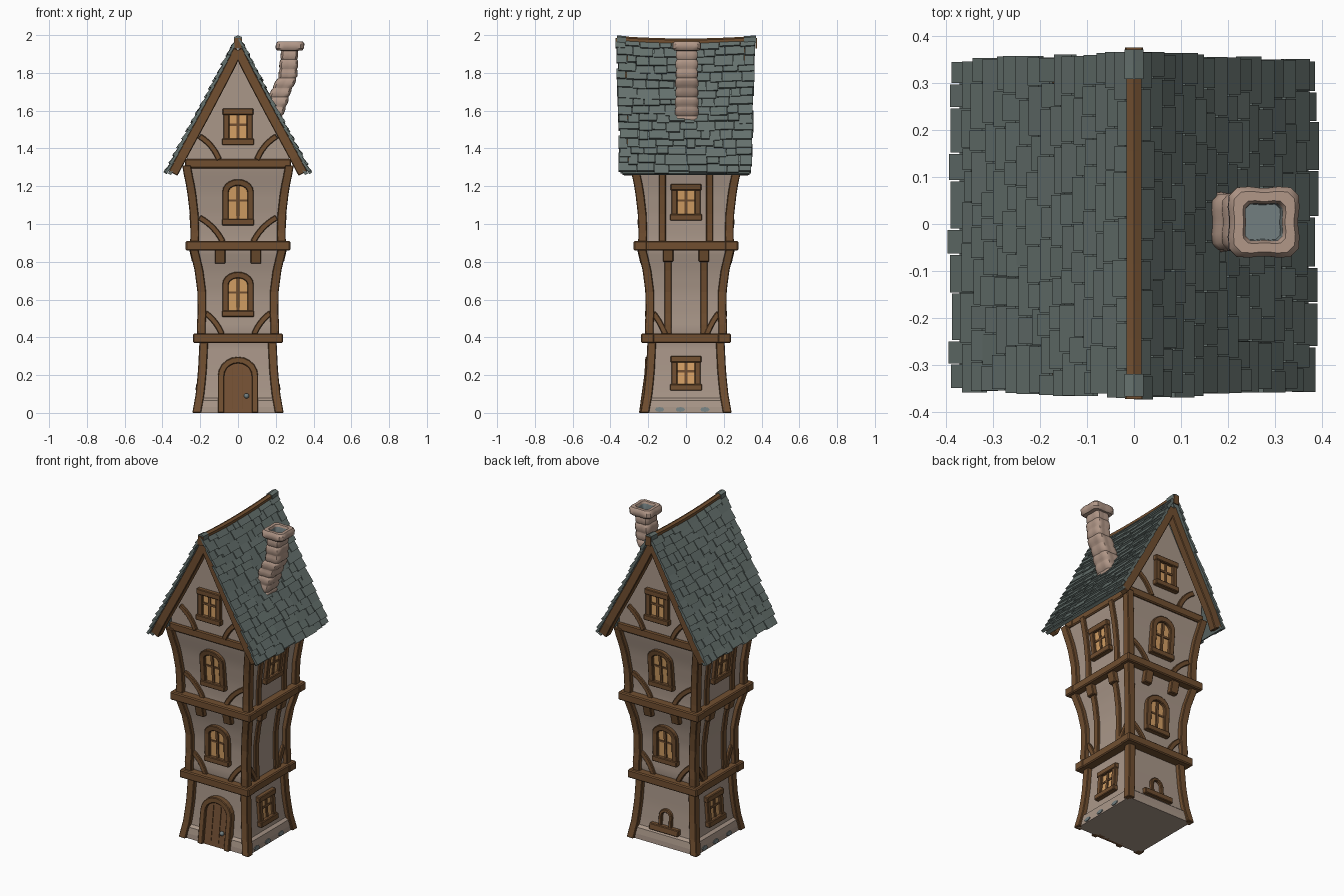
import bpy, bmesh, math, random
from mathutils import Matrix, Vector

random.seed(4)
if "Cube" in bpy.data.objects:
    bpy.data.objects.remove(bpy.data.objects["Cube"], do_unlink=True)


def material(name, r, g, b):
    m = bpy.data.materials.new(name)
    m.diffuse_color = (r, g, b, 1)
    m.use_nodes = True
    m.node_tree.nodes["Principled BSDF"].inputs["Base Color"].default_value = (r, g, b, 1)
    return m


PLASTER = material("plaster", .4, .31, .25)
WOOD = material("timber", .165, .078, .03)
DOOR = material("door_wood", .175, .082, .035)
SLATE = material("slate", .13, .165, .154)
GLASS = material("lit_glass", .67, .355, .13)
BRICK = material("chimney_clay", .44, .31, .245)
STONE = material("grey_stone", .17, .21, .215)


def lerp_table(table, z):
    for (a, va), (b, vb) in zip(table, table[1:]):
        if z <= b:
            return va + (vb - va) * (z - a) / (b - a)
    return table[-1][1]


def finish(name, bm, mat, smooth=False, bevel=0):
    bmesh.ops.recalc_face_normals(bm, faces=bm.faces)
    mesh = bpy.data.meshes.new(name)
    bm.to_mesh(mesh)
    bm.free()
    mesh.materials.append(mat)
    ob = bpy.data.objects.new(name, mesh)
    bpy.context.collection.objects.link(ob)
    if bevel:
        mod = ob.modifiers.new("soft_edges", "BEVEL")
        mod.width, mod.segments = bevel, 1
    if smooth:
        bpy.ops.object.select_all(action='DESELECT')
        ob.select_set(True)
        bpy.context.view_layer.objects.active = ob
        bpy.ops.object.shade_smooth_by_angle(angle=math.radians(40))
    return ob


def sweep(name, rings, mat, smooth=False, bevel=0):
    """Loft equal rings of points and cap both ends."""
    bm = bmesh.new()
    loops = [[bm.verts.new(p) for p in ring] for ring in rings]
    n = len(loops[0])
    for a, b in zip(loops, loops[1:]):
        for i in range(n):
            bm.faces.new((a[i], a[(i + 1) % n], b[(i + 1) % n], b[i]))
    bm.faces.new(loops[0])
    bm.faces.new(loops[-1])
    return finish(name, bm, mat, smooth, bevel)


# Half width of the tower by height; facade details follow it
HALF = [(0, .215), (.1, .197), (.22, .185), (.38, .177), (.42, .194), (.52, .187), (.64, .188),
        (.75, .202), (.87, .23), (.92, .224), (1.05, .228), (1.18, .243), (1.3, .268), (1.34, .27)]


def half(z):
    return lerp_table(HALF, z)


def facade(u, z, d, side):
    return Matrix.Rotation(side * math.pi / 2, 3, 'Z') @ Vector((u, -half(z) - d, z))


def ribbon(name, pts, w, d0, d1, side, mat=WOOD, bevel=.004):
    """Rectangular bar along a path drawn on one facade."""
    pts = [Vector(p) for p in pts]
    rings = []
    for i, p in enumerate(pts):
        t = (pts[min(i + 1, len(pts) - 1)] - pts[max(i - 1, 0)]).normalized()
        n = Vector((-t.y, t.x)) * w / 2
        rings.append([facade(*(p + n * s), d, side) for s, d in ((-1, d0), (1, d0), (1, d1), (-1, d1))])
    return sweep(name, rings, mat, bevel=bevel)


def plate(name, outline, d0, d1, side, mat):
    return sweep(name, [[facade(u, z, d, side) for u, z in outline] for d in (d0, d1)], mat)


def arch(r, z0, z1, rise):
    arc = [(r * math.cos(a), z1 + rise * math.sin(a)) for a in [math.pi * i / 10 for i in range(11)]]
    return [(r, z0)] + arc + [(-r, z0)]


def window(side, z0, z1, arched):
    if arched:
        path = arch(.066, z0, z1 - .065, .05)
        ribbon("window_frame", path, .034, -.01, .024, side)
    else:
        path = [(.062, z0), (.062, z1), (-.062, z1), (-.062, z0)]
        for s in (-1, 1):
            ribbon("window_jamb", [(s * .062, z0), (s * .062, z1)], .032, -.01, .02, side)
        ribbon("window_lintel", [(-.082, z1 - .015), (.082, z1 - .015)], .034, -.01, .026, side)
    ribbon("window_sill", [(-.085, z0 + .015), (.085, z0 + .015)], .034, -.01, .03, side)
    plate("window_pane", path, -.01, .006, side, GLASS)
    mid = (z0 + z1) / 2 + .01
    ribbon("window_mullion", [(0, z0), (0, z1 - .02)], .015, -.01, .013, side, bevel=0)
    ribbon("window_crossbar", [(-.055, mid), (.055, mid)], .012, -.01, .013, side, bevel=0)


def brace(side, a, b, bow):
    """Curved knee braces, mirrored in pairs."""
    for s in (-1, 1):
        pts = []
        for i in range(7):
            t = i / 6
            k = bow * 4 * t * (1 - t)
            pts.append((s * (a[0] + (b[0] - a[0]) * t + k), a[1] + (b[1] - a[1]) * t + k))
        ribbon("knee_brace", pts, .03, -.012, .014, side)


def square(h, z):
    return [(-h, -h, z), (h, -h, z), (h, h, z), (-h, h, z)]


# Tower walls and stone footing
levels = [1.34 * i / 40 for i in range(41)]
sweep("tower_walls", [square(half(z), z) for z in levels], PLASTER, smooth=True)
sweep("footing", [square(h, z) for h, z in ((.226, 0), (.224, .03), (.217, .066), (.2, .08))], PLASTER)
for side in (1, 3):
    for u in (-.14, -.03, .1):
        plate("footing_stone", [(u + .025 * math.cos(a), .018 + .013 * math.sin(a))
              for a in [i * math.pi / 4 for i in range(8)]], 0, .018, side, STONE)

# Corner posts
for sx in (-1, 1):
    for sy in (-1, 1):
        for lo, hi in ((0, .38), (.41, .87), (.9, 1.31)):
            rings = []
            for i in range(9):
                z = lo + (hi - lo) * i / 8
                c = half(z) + .004
                rings.append([(sx * (c + a * .023), sy * (c + b * .023), z)
                              for a, b in ((-1, -1), (1, -1), (1, 1), (-1, 1))])
            sweep("corner_post", rings, WOOD, bevel=.004)

# Floor beams
for side in range(4):
    rot = Matrix.Rotation(side * math.pi / 2, 3, 'Z')
    for z0, z1, reach in ((.37, .42, .238), (.86, .91, .277), (1.295, 1.345, .28)):
        e = reach - (.004 if side % 2 else 0)
        sweep("floor_beam", [[rot @ Vector((u, y, z)) for y, z in
              ((-e, z0), (-e, z1), (-e + .07, z1), (-e + .07, z0))] for u in (-reach, reach)], WOOD, bevel=.006)

# Front and back facades
for side in (0, 2):
    window(side, .51, .745, True)
    window(side, .995, 1.235, True)
    window(side, 1.42, 1.61, False)
    brace(side, (-.175, .53), (-.085, .415), .008)
    brace(side, (-.205, 1.035), (-.08, .905), .01)
    brace(side, (-.205, 1.465), (-.1, 1.34), .01)
    for u in (-.095, .095):
        ribbon("corbel", [(u, .79), (u, .87)], .055, -.02, .03, side)

# Side facades
for side in (1, 3):
    window(side, .12, .3, False)
    window(side, 1.02, 1.21, False)
    brace(side, (-.175, .53), (-.11, .415), .004)
    for u, lo, hi in ((.095, .41, .87), (.125, .9, 1.31)):
        for s in (-1, 1):
            ribbon("wall_stud", [(s * u, lo + (hi - lo) * i / 8) for i in range(9)], .038, -.01, .014, side)
    for u in (-.095, .095):
        ribbon("corbel", [(u, .8), (u, .87)], .055, -.02, .03, side)

# Door
ribbon("door_frame", arch(.09, 0, .195, .085), .034, -.02, .034, 0)
plate("door", arch(.08, 0, .195, .08), -.01, .016, 0, DOOR)
for u in (-.028, .024):
    ribbon("door_gap", [(u, .02), (u, .24)], .005, 0, .019, 0, bevel=0)
bm = bmesh.new()
bmesh.ops.create_icosphere(bm, subdivisions=2, radius=.014, matrix=Matrix.Translation(facade(.045, .09, .024, 0)))
finish("door_knob", bm, STONE, smooth=True)

# Small arched hatch with ledge on the back
ribbon("hatch_ledge", [(-.1, .1), (.1, .1)], .038, -.01, .026, 2)
ribbon("hatch_arch", arch(.035, .11, .175, .035), .02, -.01, .018, 2)

# Roof: slope profile, gables, boards
PROFILE = [(1.27, .374), (1.41, .3), (1.59, .202), (1.79, .097), (1.98, 0)]
EAVE, RIDGE = 1.27, 1.98


def slope(s, y, side, lift):
    """Point on the roof: s runs from eave (0) to ridge (1)."""
    z = EAVE + (RIDGE - EAVE) * s
    sag = .013 * ((y / .36) ** 2 - 1) * s
    return Vector((side * max(lerp_table(PROFILE, z) + lift * .88, 0), y, z + sag + lift * .48))


sweep("gable_walls", [[(x, y, z) for x, z in ((-.27, 1.3), (-.27, 1.42), (0, 1.91), (.27, 1.42), (.27, 1.3))]
                      for y in (-.27, .27)], PLASTER)
for sx in (-1, 1):
    steps = [i / 8 for i in range(9)]
    sweep("roof_deck", [[slope(s, y, sx, -.004) for s in steps] + [slope(s, y, sx, -.022) for s in steps[::-1]]
                        for y in (-.336, -.2, 0, .2, .336)], SLATE)
    for side in (0, 2):
        ribbon("barge_board", [(p.x, p.z) for p in [slope(.015 + .925 * s, .34, sx, -.028) for s in steps]],
               .052, .025, .073, side)

# Slates laid in overlapping rows with uneven widths
bm = bmesh.new()
ROWS = 16
for sx in (-1, 1):
    for row in range(ROWS):
        edge = .345 + .018 * row / ROWS
        y = -edge - random.uniform(0, .012)
        while y < edge - .01:
            y2 = y + random.uniform(.045, .115)
            if y2 > edge - .035:
                y2 = edge + random.uniform(0, .01)
            s0 = max((row + random.uniform(-.22, .18)) / ROWS, -.01)
            s1 = min((row + 1.4) / ROWS, 1)
            up = random.uniform(.014, .022)
            v = [bm.verts.new(slope(s, yy, sx, k)) for s, yy, k in (
                (s0, y, 0), (s0, y2 - .003, 0), (s1, y2 - .003, -.006), (s1, y, -.006),
                (s0, y, up), (s0, y2 - .003, up), (s1, y2 - .003, .006), (s1, y, .006))]
            for f in ((0, 1, 2, 3), (4, 5, 6, 7), (0, 1, 5, 4), (1, 2, 6, 5), (2, 3, 7, 6), (3, 0, 4, 7)):
                bm.faces.new([v[i] for i in f])
            y = y2
finish("roof_slates", bm, SLATE)


# Ridge pole with slate tips
def ridge(name, y0, y1, w, top, mat):
    rings = []
    for i in range(9):
        y = y0 + (y1 - y0) * i / 8
        z = top + .013 * ((y / .36) ** 2 - 1)
        rings.append([(-w, y, z - .04), (-w, y, z - .008), (0, y, z), (w, y, z - .008), (w, y, z - .04)])
    sweep(name, rings, mat)


ridge("ridge_pole", -.322, .312, .016, 1.995, WOOD)
ridge("ridge_tip", -.366, -.318, .02, 1.998, SLATE)
ridge("ridge_tip", .308, .37, .02, 1.998, SLATE)
for y in (-.368, .372):
    sweep("ridge_pole_end", [[(x, y + dy, z) for x, z in ((-.019, 1.93), (-.017, 1.985), (.017, 1.985), (.019, 1.93))]
                             for dy in (-.003, .003)], WOOD)

# Crooked chimney of rounded courses with a hollow cap
LEAN = [(1.43, .12), (1.6, .19), (1.7, .226), (1.78, .264), (1.97, .277)]


def course(z, rx, ry):
    ring = []
    for i in range(24):
        a = math.tau * (i + .5) / 24
        c, s = math.cos(a), math.sin(a)
        r = (c ** 4 + s ** 4) ** -.25 * (1 - .05 * math.cos(4 * a))
        ring.append((lerp_table(LEAN, z) + rx * r * c, .004 + ry * r * s, z))
    return ring


rings = []
for j in range(10):
    z, k = 1.42 + j * .05, random.uniform(.95, 1.05)
    rings += [course(z + dz, (.07 - .0025 * j) * k * f, (.07 - .0012 * j) * k * f)
              for dz, f in ((.002, .92), (.012, 1), (.036, 1), (.047, .93))]
rings += [course(z, h, h) for z, h in ((1.918, .066), (1.93, .076), (1.954, .076),
                                       (1.967, .066), (1.967, .046), (1.955, .04), (1.91, .038))]
chimney = sweep("chimney", rings, BRICK, smooth=True)
chimney.data.materials.append(STONE)
for f in chimney.data.polygons:
    dx, dy = f.center.x - .277, f.center.y - .004
    if 1.905 < f.center.z < 1.96 and math.hypot(dx, dy) < .05 and f.normal.x * dx + f.normal.y * dy <= 1e-5:
        f.material_index = 1
